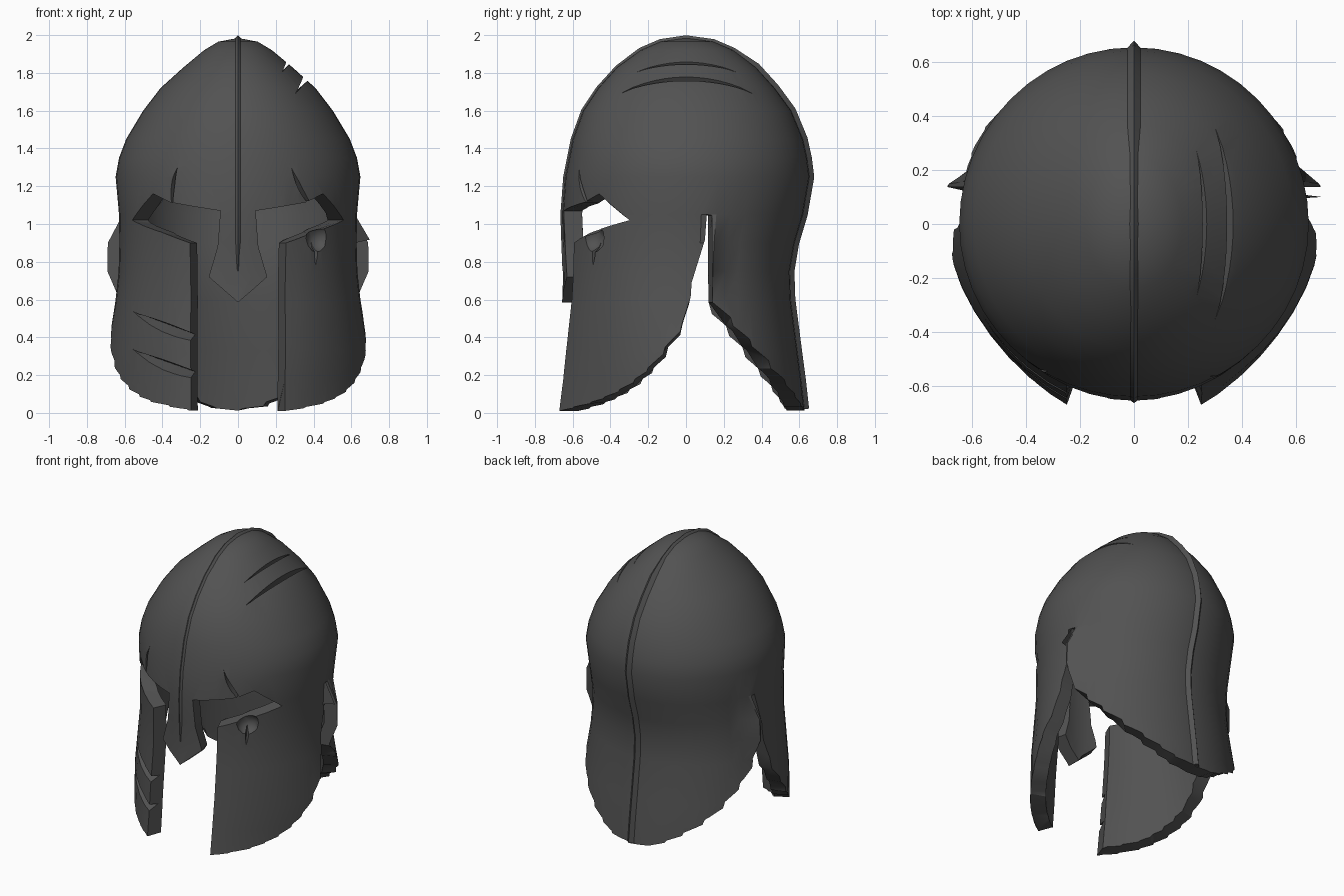
import bpy, bmesh, math
from mathutils import Vector

if "Cube" in bpy.data.objects:
    bpy.data.objects.remove(bpy.data.objects["Cube"])

mat = bpy.data.materials.new("dark iron")
mat.diffuse_color = (0.085, 0.085, 0.085, 1)
mat.use_nodes = True
mat.node_tree.nodes["Principled BSDF"].inputs["Base Color"].default_value = mat.diffuse_color

# helmet rings: z, half width, front depth, back depth, front roundness
RINGS = [(-.1, .705, .775, .64, 1.65), (.0, .70, .755, .63, 1.68), (.18, .70, .725, .61, 1.72),
         (.33, .693, .70, .59, 1.8), (.6, .648, .655, .555, 2), (.75, .632, .65, .55, 2),
         (.9, .628, .65, .575, 2), (1.05, .63, .655, .62, 2), (1.25, .648, .64, .655, 2),
         (1.35, .63, .62, .642, 2), (1.45, .592, .60, .62, 2), (1.6, .502, .545, .558, 2),
         (1.72, .41, .465, .47, 2), (1.83, .288, .365, .37, 2), (1.92, .18, .24, .25, 2),
         (1.965, .105, .135, .145, 2)]
TOP = 1.985
SEG = 48


def ring(z):
    for a, b in zip(RINGS, RINGS[1:]):
        if z <= b[0]:
            t = (z - a[0]) / (b[0] - a[0])
            return [p + (q - p) * t for p, q in zip(a, b)]
    return RINGS[-1]


def front(x, z):
    """point on the outer front surface seen at x, z"""
    _, rx, yf, _, p = ring(z)
    return Vector((x, -yf * max(0, 1 - (abs(x) / rx) ** p) ** (1 / p), z))


def side(y, z):
    """point on the outer right surface seen at y, z"""
    _, rx, yf, yb, p = ring(z)
    u, p = (-y / yf, p) if y < 0 else (y / yb, 2)
    return Vector((rx * max(0, 1 - u ** p) ** (1 / p), y, z))


def finish(bm, name):
    bm.normal_update()
    bmesh.ops.recalc_face_normals(bm, faces=bm.faces[:])
    if bm.calc_volume(signed=True) < 0:
        bmesh.ops.reverse_faces(bm, faces=bm.faces[:])
    me = bpy.data.meshes.new(name)
    bm.to_mesh(me)
    bm.free()
    me.materials.append(mat)
    ob = bpy.data.objects.new(name, me)
    bpy.context.collection.objects.link(ob)
    return ob


def loft(rows, name):
    """closed solid from equal closed loops, capped at both ends"""
    bm = bmesh.new()
    vs = [[bm.verts.new(p) for p in r] for r in rows]
    n = len(vs[0])
    for a, b in zip(vs, vs[1:]):
        for i in range(n):
            bm.faces.new((a[i], a[(i + 1) % n], b[(i + 1) % n], b[i]))
    caps = [bm.faces.new(vs[0][::-1]), bm.faces.new(vs[-1])]
    bm.normal_update()
    bmesh.ops.triangulate(bm, faces=caps)
    return finish(bm, name)


def gash(pts, out, w, d, name):
    """curved wedge-shaped cutter through three surface points"""
    a, m, b = [Vector(p) for p in pts]
    out = Vector(out).normalized()
    rows = []
    for i in range(13):
        t = i / 12
        p = a * (1 - t) * (1 - 2 * t) + m * 4 * t * (1 - t) + b * t * (2 * t - 1)
        sd = (b - a).cross(out).normalized()
        s = max(.03, math.sin(math.pi * t))
        rows.append([p + out * .04 + sd * w * s * 1.4, p + out * .04 - sd * w * s * 1.4, p - out * d * s])
    return loft(rows, name)


# hollow shell
bm = bmesh.new()


def ring_verts(r, k):
    z, rx, yf, yb, p = r
    if k < 1 and z > 1.2:
        z = 1.2 + (z - 1.2) * k
    vs = []
    for i in range(SEG):
        a = 2 * math.pi * i / SEG
        s, c = math.sin(a), math.cos(a)
        e = 2 / p if c > 0 else 1
        x = math.copysign(abs(s) ** e, s) * rx * k
        y = -abs(c) ** e * yf * k if c > 0 else -c * yb * k
        vs.append(bm.verts.new((x, y, z)))
    return vs


K = .85
outer = [ring_verts(r, 1) for r in RINGS]
inner = [ring_verts(r, K) for r in RINGS]
rows = inner[::-1] + outer
for a, b in zip(rows, rows[1:]):
    for i in range(SEG):
        j = (i + 1) % SEG
        bm.faces.new((a[i], a[j], b[j], b[i]))
for r, z in ((outer[-1], TOP), (inner[-1], 1.2 + (TOP - 1.2) * K)):
    pole = bm.verts.new((0, 0, z))
    for i in range(SEG):
        bm.faces.new((r[i], r[(i + 1) % SEG], pole))
shell = finish(bm, "helmet_shell")

# face opening with eyes, nose guard and mouth slit
half = [(.155, .72), (.108, .88), (.093, 1.07), (.22, 1.09), (.36, 1.115), (.45, 1.16),
        (.56, 1.02), (.4, .955), (.255, .9), (.252, .4), (.25, -.2)]
outline = [(0, .585)] + half + [(-x, z) for x, z in half[::-1]]


def scaled(k):
    return [(p.x * k, p.y * k, p.z) for p in (front(x, z) for x, z in outline)]


cutters = [loft([scaled(.5), scaled(1), scaled(1.35)], "face_cutter")]

# lower edge with the ear notch, cut towards the middle axis
edge = [front(.1, .005), front(.26, .012), front(.36, .032)]
edge += [side(y, z) for y, z in [(-.5, .058), (-.43, .085), (-.35, .125), (-.27, .18), (-.2, .24), (-.11, .35),
                                 (-.02, .475), (.03, .69), (.11, 1.05), (.138, 1.045), (.141, .585), (.25, .46),
                                 (.35, .35), (.45, .235), (.53, .145), (.58, .08), (.61, .035)]]
mirror = [Vector((-p.x, p.y, p.z)) for p in edge[::-1]]
edge += [Vector((0, .63, .012))] + mirror
rows = [[(p.x * k, p.y * k, z) for k, z in ((.3, p.z), (1.4, p.z), (1.4, -.4), (.3, -.4))] for p in edge]
cutters.append(loft(rows, "edge_cutter"))

# battle damage: dome slashes, cheek slashes, eye cracks, chip under the eye
cutters += [
    gash([(.30, -.40, 1.68), (.358, 0, 1.77), (.30, .43, 1.68)], (.65, 0, .76), .015, .11, "dome_slash_1"),
    gash([(.235, -.32, 1.80), (.263, 0, 1.852), (.235, .36, 1.80)], (.6, 0, .8), .011, .07, "dome_slash_2"),
    gash([front(-.56, .54), front(-.38, .45), front(-.05, .35)], (-.5, -.85, -.1), .028, .08, "cheek_slash_1"),
    gash([front(-.56, .34), front(-.38, .25), front(-.05, .16)], (-.5, -.85, -.1), .028, .08, "cheek_slash_2"),
    gash([front(.28, 1.31), front(.335, 1.18), front(.42, 1.05)], (.5, -.85, 0), .014, .06, "eye_crack_1"),
    gash([front(-.315, 1.31), front(-.345, 1.2), front(-.35, 1.05)], (-.5, -.85, 0), .012, .06, "eye_crack_2"),
    gash([front(.41, .77), front(.415, .86), front(.42, .97)], (.6, -.75, 0), .014, .06, "chip_crack")]
bm = bmesh.new()
bmesh.ops.create_icosphere(bm, subdivisions=2, radius=.08)
bmesh.ops.translate(bm, verts=bm.verts, vec=front(.42, .925) + Vector((.015, -.02, 0)))
cutters.append(finish(bm, "chip_cutter"))

# cut one at a time, ignoring a cut that would destroy the shell
for c in cutters:
    m = shell.modifiers.new(c.name, 'BOOLEAN')
    m.operation = 'DIFFERENCE'
    m.solver = 'EXACT'
    m.object = c
    dg = bpy.context.evaluated_depsgraph_get()
    me = bpy.data.meshes.new_from_object(shell.evaluated_get(dg))
    shell.modifiers.clear()
    area = sum(p.area for p in shell.data.polygons)
    if sum(p.area for p in me.polygons) > area * .5:
        shell.data = me
    bpy.data.objects.remove(c)
me = shell.data

# flare the rear edge of the ear notch outwards
for v in me.vertices:
    if .1 < v.co.y < .16 and .7 < v.co.z < .95 and abs(v.co.x) > .4:
        v.co.x += math.copysign(.08, v.co.x)

# raised centre ridge from the nose over the crown to the neck
path = [(-r[2], r[0]) for r in RINGS if r[0] > .7] + [(0, TOP)]
path += [(r[3], r[0]) for r in RINGS[::-1] if r[0] > .02] + [(.628, .02)]
rows = []
for i, (y, z) in enumerate(path):
    a, b = path[max(0, i - 1)], path[min(len(path) - 1, i + 1)]
    t = Vector((0, b[0] - a[0], b[1] - a[1])).normalized()
    n = Vector((0, -t.z, t.y))
    p = Vector((0, y, z))
    h = .004 if i == 0 else (.01 if y < -.3 else (.014 if y < .3 else .024))
    w = .012 if i == 0 else (.025 if y < .3 else .035)
    rows.append([p - n * .012 + Vector((w, 0, 0)), p + n * h, p - n * .012 - Vector((w, 0, 0))])
ridge = loft(rows, "crown_ridge")

for ob in (shell, ridge):
    bpy.ops.object.select_all(action='DESELECT')
    ob.select_set(True)
    bpy.context.view_layer.objects.active = ob
    bpy.ops.object.shade_smooth_by_angle(angle=math.radians(30))
